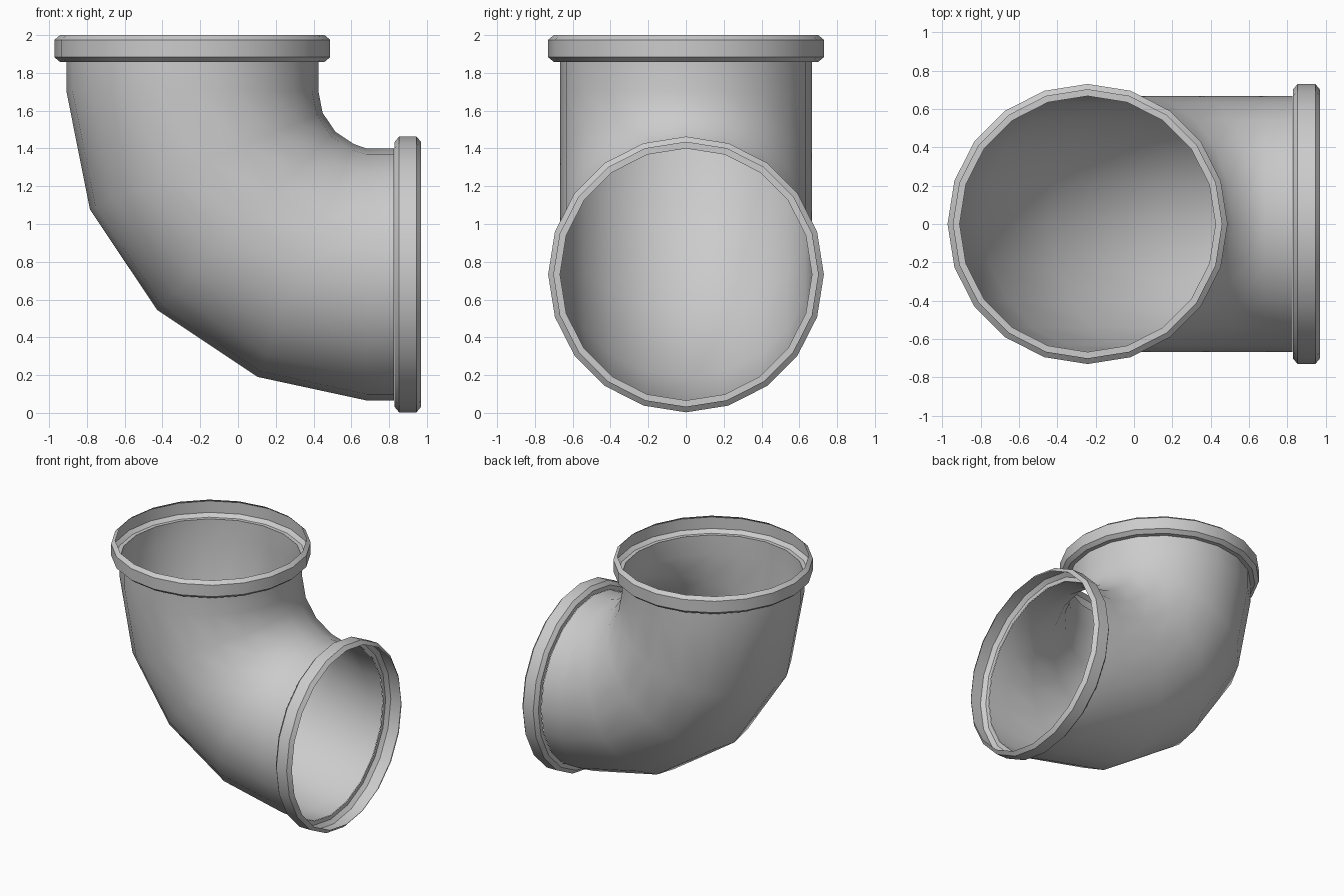
import bpy
from math import cos, sin, pi
from mathutils import Vector

if "Cube" in bpy.data.objects:
    bpy.data.objects.remove(bpy.data.objects["Cube"])

SIDES = 20
R = 0.667            # pipe radius
TOP_X = -0.242       # axis of the upright mouth
SIDE_Z = 0.733       # axis of the sideways mouth
Y = Vector((0, 1, 0))


def loft(name, rings):
    """Open single-wall tube through rings of (centre, in-plane direction, radius)."""
    verts, faces = [], []
    for c, u, r in rings:
        for i in range(SIDES):
            a = 2 * pi * i / SIDES
            verts.append(c + r * (cos(a) * u + sin(a) * Y))
    for k in range(len(rings) - 1):
        for i in range(SIDES):
            j = (i + 1) % SIDES
            p, q = k * SIDES, (k + 1) * SIDES
            faces.append((p + i, q + i, q + j, p + j))
    me = bpy.data.meshes.new(name)
    me.from_pydata(verts, [], faces)
    ob = bpy.data.objects.new(name, me)
    bpy.context.collection.objects.link(ob)
    bpy.ops.object.select_all(action='DESELECT')
    ob.select_set(True)
    bpy.context.view_layer.objects.active = ob
    # outward normals
    bpy.ops.object.mode_set(mode='EDIT')
    bpy.ops.mesh.select_all(action='SELECT')
    bpy.ops.mesh.normals_make_consistent(inside=False)
    bpy.ops.object.mode_set(mode='OBJECT')
    bpy.ops.object.shade_smooth_by_angle(angle=pi / 6)
    return ob


def top(z, r=R):
    return Vector((TOP_X, 0, z)), Vector((1, 0, 0)), r


def side(x, r=R):
    return Vector((x, 0, SIDE_Z)), Vector((0, 0, 1)), r


# Elbow pipe: straight neck, three bend rings, straight outlet
bend = Vector((0.73, 0, 1.705))
bend_r = bend.x - TOP_X
rings = [top(1.86), top(1.705)]
for k in (1, 2, 3):
    a = k * pi / 8
    u = Vector((cos(a), 0, sin(a)))
    rings.append((bend - bend_r * u, u, R))
rings += [side(0.68), side(0.826)]
loft("elbow_pipe", rings)

# Bevelled hollow collars: (distance from pipe end, radius)
profile = [(0, R), (0, 0.70), (0.025, 0.73), (0.117, 0.73), (0.142, 0.70)]
loft("top_collar", [top(1.858 + d, r) for d, r in profile])
loft("side_collar", [side(0.828 + d, r) for d, r in profile])
